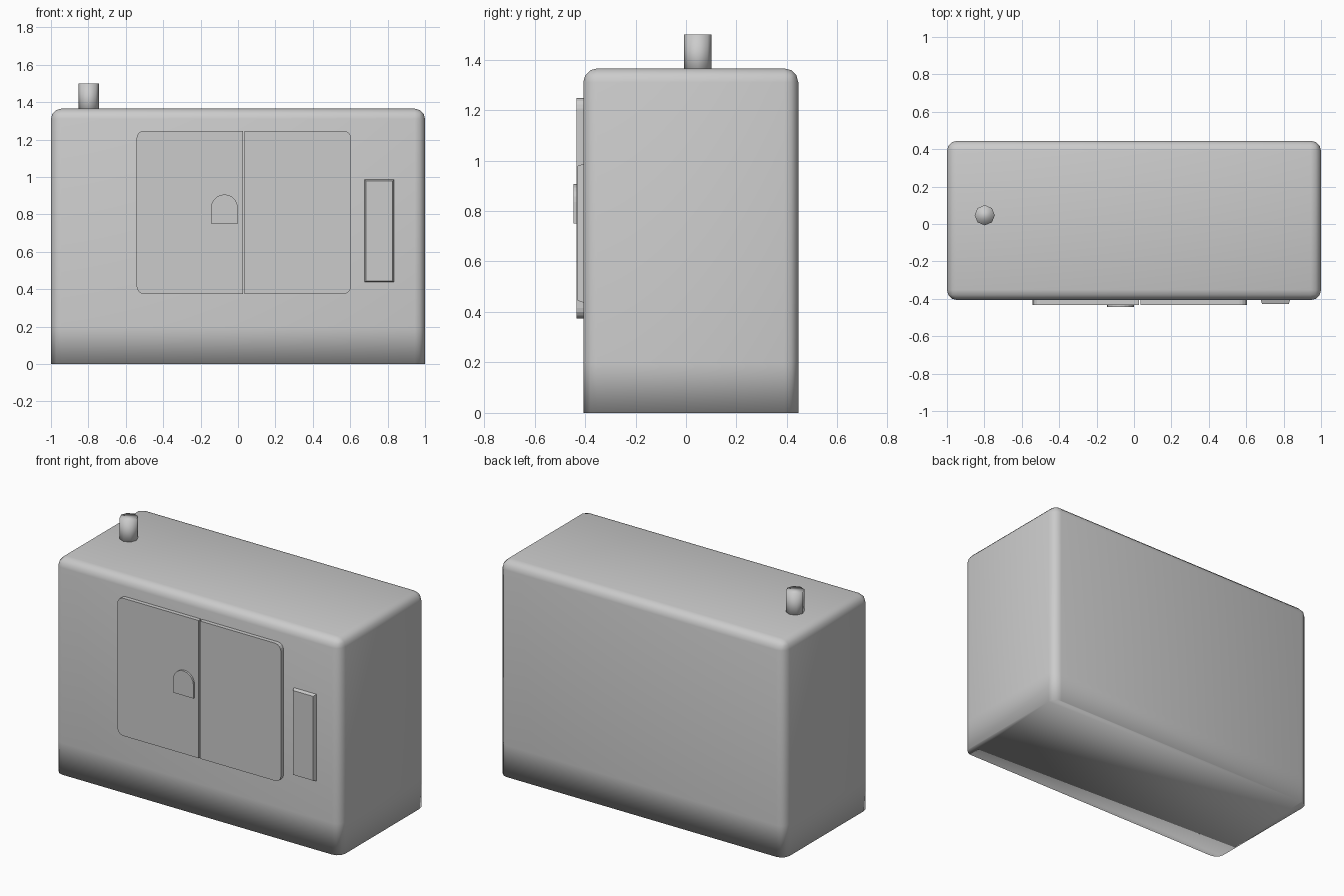
import bpy, bmesh, math

if "Cube" in bpy.data.objects:
    bpy.data.objects.remove(bpy.data.objects["Cube"])

grey = bpy.data.materials.new("plain grey")
grey.diffuse_color = (0.6, 0.6, 0.6, 1)
grey.use_nodes = True
grey.node_tree.nodes["Principled BSDF"].inputs["Base Color"].default_value = grey.diffuse_color
FRONT = -0.407


def finish(bm, name, smooth):
    bmesh.ops.recalc_face_normals(bm, faces=bm.faces)
    mesh = bpy.data.meshes.new(name)
    bm.to_mesh(mesh)
    bm.free()
    mesh.materials.append(grey)
    for p in mesh.polygons:
        p.use_smooth = smooth
    ob = bpy.data.objects.new(name, mesh)
    bpy.context.collection.objects.link(ob)
    return ob


def plate(name, outline, y0, y1, smooth=False, inset=0.0):
    """Extrude an x-z outline forward, optionally narrowing the front face."""
    bm = bmesh.new()
    face = bm.faces.new([bm.verts.new((x, y0, z)) for x, z in outline])
    geo = bmesh.ops.extrude_face_region(bm, geom=[face])["geom"]
    verts = [g for g in geo if isinstance(g, bmesh.types.BMVert)]
    cx = (min(v.co.x for v in verts) + max(v.co.x for v in verts)) / 2
    cz = (min(v.co.z for v in verts) + max(v.co.z for v in verts)) / 2
    for v in verts:
        v.co.y = y1
        v.co.x -= math.copysign(inset, v.co.x - cx)
        v.co.z -= math.copysign(inset, v.co.z - cz)
    return finish(bm, name, smooth)


def arc(cx, cz, r, a0, a1, n):
    return [(cx + r * math.cos(math.radians(a0 + (a1 - a0) * i / n)),
             cz + r * math.sin(math.radians(a0 + (a1 - a0) * i / n))) for i in range(n + 1)]


# cabinet body: rounded everywhere except the floor edge, fully smooth
bm = bmesh.new()
bmesh.ops.create_cube(bm, size=1)
for v in bm.verts:
    v.co.x *= 2
    v.co.y = 0.445 if v.co.y > 0 else FRONT
    v.co.z = 1.365 if v.co.z > 0 else 0
edges = [e for e in bm.edges if max(v.co.z for v in e.verts) > 0.1]
bmesh.ops.bevel(bm, geom=edges, offset=0.055, segments=3, profile=0.5, affect='EDGES')
bmesh.ops.bisect_plane(bm, geom=bm.verts[:] + bm.edges[:] + bm.faces[:],
                       plane_co=(0, 0, 0.2), plane_no=(0, 0, 1))
finish(bm, "cabinet_body", True)

# pair of doors mirrored about the centre gap, rounded on the outer corners
MID, Z0, Z1, R = 0.031, 0.375, 1.247, 0.04
for side, name in ((-1, "left_door"), (1, "right_door")):
    pts = [(0.005, Z0)] + arc(0.573 - R, Z0 + R, R, -90, 0, 4) \
        + arc(0.573 - R, Z1 - R, R, 0, 90, 4) + [(0.005, Z1)]
    plate(name, [(MID + side * x, z) for x, z in pts], FRONT + 0.01, -0.433)

# arched door latch
latch = plate("door_latch", [(-0.144, 0.75), (-0.001, 0.75)]
              + arc(-0.0725, 0.835, 0.0715, 0, 180, 10), -0.43, -0.445)

# side control panel with sloping edges
plate("control_panel", [(0.676, 0.436), (0.836, 0.436), (0.836, 0.988), (0.676, 0.988)],
      FRONT + 0.005, -0.429, inset=0.009)

# eight-sided pipe on top
bm = bmesh.new()
bmesh.ops.create_cone(bm, cap_ends=True, segments=8, radius1=0.054, radius2=0.054, depth=0.17)
for v in bm.verts:
    v.co.x -= 0.798
    v.co.y += 0.047
    v.co.z += 1.415
finish(bm, "top_pipe", True)
